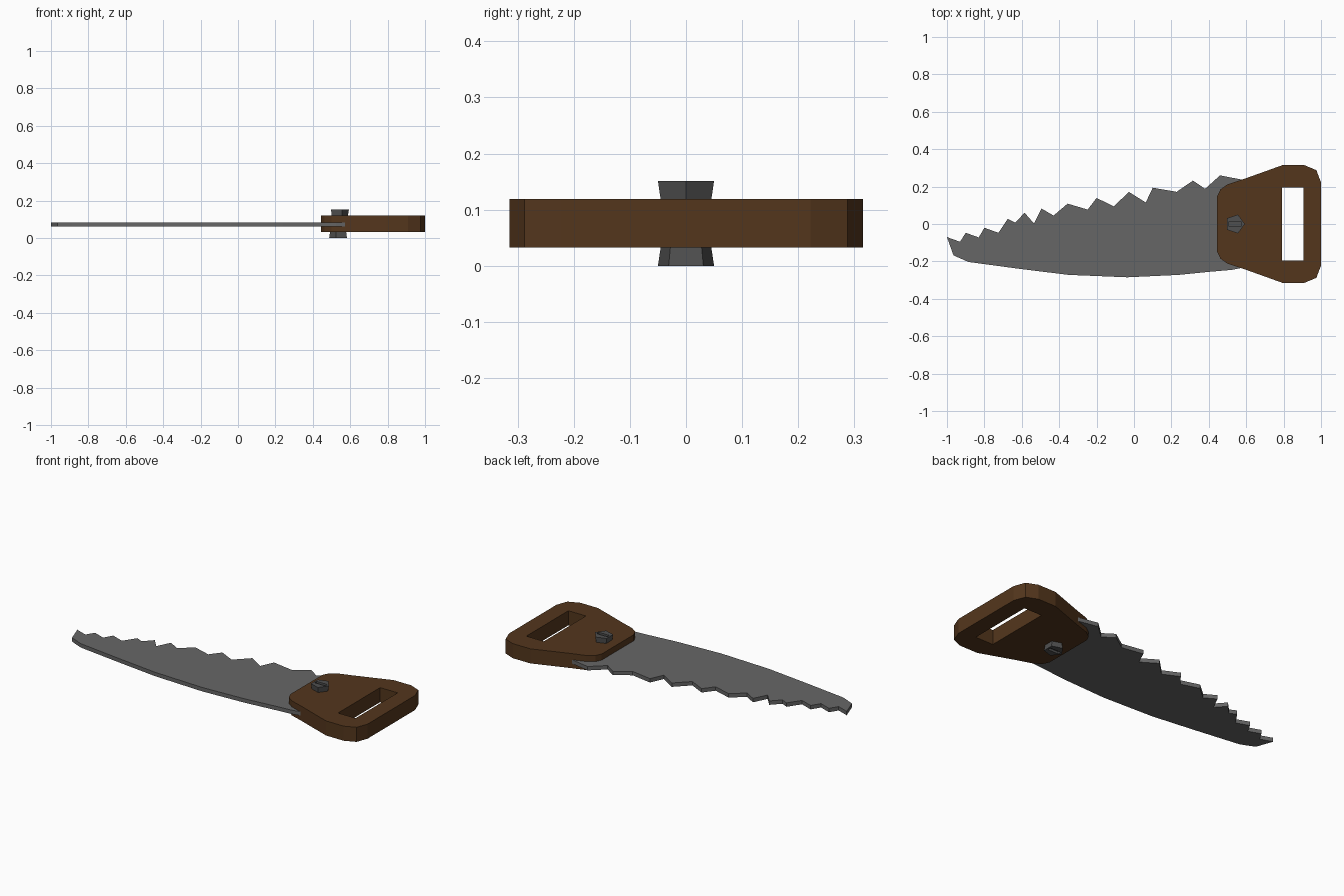
import bpy, bmesh, math

if "Cube" in bpy.data.objects:
    bpy.data.objects.remove(bpy.data.objects["Cube"])


def paint(obj, name, color):
    mat = bpy.data.materials.get(name) or bpy.data.materials.new(name)
    mat.diffuse_color = (*color, 1)
    mat.use_nodes = True
    mat.node_tree.nodes["Principled BSDF"].inputs["Base Color"].default_value = mat.diffuse_color
    obj.data.materials.append(mat)


def plate(name, loops, z0, z1, bottom_scale=1.0, centre=(0, 0)):
    """Extrude an outline (first loop) with optional holes; taper only the outline."""
    bm = bmesh.new()
    edges = []
    outer = len(loops[0])
    for pts in loops:
        vs = [bm.verts.new((x, y, z0)) for x, y in pts]
        edges += [bm.edges.new((vs[i], vs[(i + 1) % len(vs)])) for i in range(len(vs))]
    bm.verts.ensure_lookup_table()
    rim = bm.verts[:outer]
    bmesh.ops.triangle_fill(bm, use_beauty=True, use_dissolve=False, edges=edges)
    geo = bmesh.ops.extrude_face_region(bm, geom=bm.faces[:], use_keep_orig=True)["geom"]
    for v in geo:
        if isinstance(v, bmesh.types.BMVert):
            v.co.z = z1
    for v in rim:
        v.co.x = centre[0] + (v.co.x - centre[0]) * bottom_scale
        v.co.y = centre[1] + (v.co.y - centre[1]) * bottom_scale
    bmesh.ops.recalc_face_normals(bm, faces=bm.faces[:])
    mesh = bpy.data.meshes.new(name)
    bm.to_mesh(mesh)
    bm.free()
    obj = bpy.data.objects.new(name, mesh)
    bpy.context.collection.objects.link(obj)
    return obj


BROWN, STEEL, DARK = (0.088, 0.037, 0.012), (0.134, 0.134, 0.134), (0.08, 0.08, 0.08)

# Handle: mirrored half outline with a rectangular grip hole
half = [(0.445, 0.15), (0.462, 0.185), (0.50, 0.212), (0.58, 0.238), (0.795, 0.315),
        (0.91, 0.315), (0.975, 0.288), (1.0, 0.222)]
outline = half + [(x, -y) for x, y in reversed(half)]
grip = [(0.79, -0.196), (0.905, -0.196), (0.905, 0.196), (0.79, 0.196)]
handle = plate("handle", [outline, grip], 0.033, 0.119)
paint(handle, "wood", BROWN)

# Blade: irregular teeth along the back edge, curved spine along the front
teeth = [(-1.0, -0.07), (-0.93, -0.095), (-0.9, -0.047), (-0.83, -0.072), (-0.8, -0.02),
         (-0.725, -0.047), (-0.675, 0.027), (-0.635, 0.008), (-0.585, 0.06), (-0.535, 0.003),
         (-0.495, 0.083), (-0.43, 0.045), (-0.355, 0.109), (-0.248, 0.077), (-0.2, 0.139),
         (-0.107, 0.094), (-0.028, 0.172), (0.063, 0.115), (0.1, 0.194), (0.228, 0.172),
         (0.315, 0.232), (0.38, 0.188), (0.46, 0.26), (0.578, 0.237)]
spine = [(0.578, -0.234), (0.525, -0.245), (0.41, -0.255), (0.24, -0.272), (-0.035, -0.285),
         (-0.35, -0.272), (-0.61, -0.24), (-0.885, -0.203), (-0.965, -0.168)]
blade = plate("blade", [teeth + spine], 0.060, 0.083)
paint(blade, "steel", STEEL)

# Slotted five-sided screw heads: the lower one is the upper one turned over
CX, R = 0.54, 0.0526
for name, side in (("top_screw", 1), ("bottom_screw", -1)):
    mid = 0.0755
    z = [mid + side * d for d in (0.042, 0.0625, 0.0755)]
    ring = [(CX + side * R * math.cos(i * math.tau / 5), R * math.sin(i * math.tau / 5))
            for i in range(5)]
    slot = [(CX + side * a, b) for a, b in
            ((-0.034, -0.01), (0.036, -0.01), (0.036, 0.01), (-0.034, 0.01))]
    head = plate(name, [ring, slot], z[0], z[2], 0.9, (CX, 0))
    floor = plate(name + "_slot_floor", [slot], z[0], z[1])
    for part in (head, floor):
        paint(part, "dark_steel", DARK)
